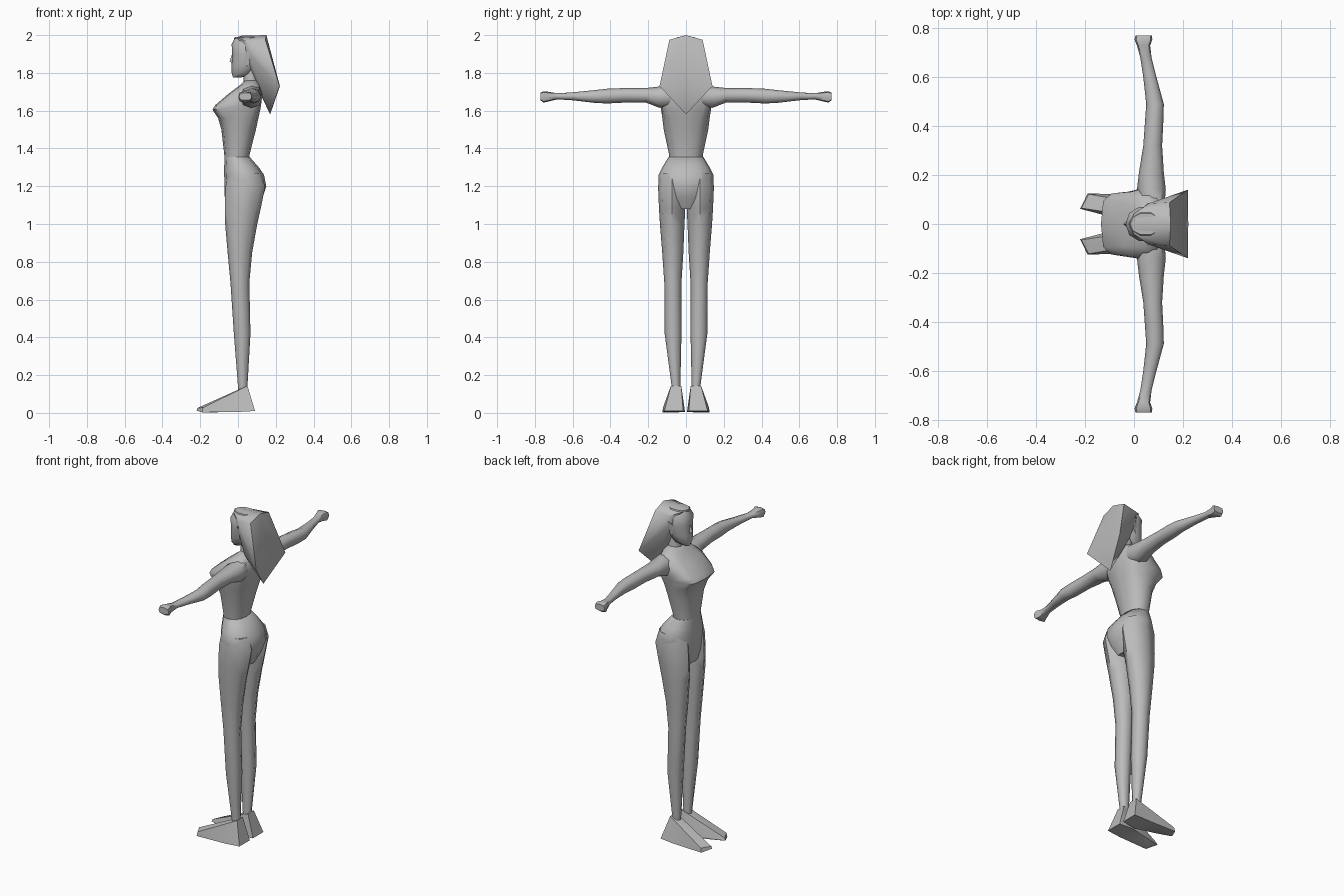
import bpy, bmesh, math

skin = bpy.data.materials.new("plain_grey")
skin.diffuse_color = (0.5, 0.5, 0.5, 1)


def finish(bm, name, angle=50):
    bmesh.ops.recalc_face_normals(bm, faces=bm.faces)
    me = bpy.data.meshes.new(name)
    bm.to_mesh(me)
    bm.free()
    ob = bpy.data.objects.new(name, me)
    bpy.context.collection.objects.link(ob)
    me.materials.append(skin)
    bpy.ops.object.select_all(action='DESELECT')
    ob.select_set(True)
    bpy.context.view_layer.objects.active = ob
    bpy.ops.object.shade_smooth_by_angle(angle=math.radians(angle))
    return ob


def loft(name, rings, axis='z', sides=8, side=1, angle=50):
    """Rings: (position, x min, x max, other min, other max[, roundness]); 1 = ellipse, lower = boxier."""
    bm = bmesh.new()
    loops = []
    for r in rings:
        t, x0, x1, b0, b1 = r[:5]
        p = r[5] if len(r) > 5 else 0.9
        loop = []
        for i in range(sides):
            a = 2 * math.pi * i / sides
            c, s = math.cos(a), math.sin(a)
            x = (x0 + x1) / 2 + (x1 - x0) / 2 * math.copysign(abs(c) ** p, c)
            b = (b0 + b1) / 2 + (b1 - b0) / 2 * math.copysign(abs(s) ** p, s)
            loop.append(bm.verts.new((x, side * b, t) if axis == 'z' else (x, side * t, b)))
        loops.append(loop)
    for lo, hi in zip(loops, loops[1:]):
        for i in range(sides):
            j = (i + 1) % sides
            bm.faces.new((lo[i], lo[j], hi[j], hi[i]))
    bm.faces.new(loops[0])
    bm.faces.new(loops[-1])
    return finish(bm, name, angle)


def hull(name, pts, angle=50):
    bm = bmesh.new()
    for p in pts:
        bm.verts.new(p)
    res = bmesh.ops.convex_hull(bm, input=bm.verts)
    loose = [v for v in bm.verts if not v.link_faces]
    bmesh.ops.delete(bm, geom=loose, context='VERTS')
    return finish(bm, name, angle)


def both(pts):
    return [(x, s * y, z) for x, y, z in pts for s in (1, -1)]


# upper body with a squared-off chest
loft("torso", [
    (1.32, -0.070, 0.060, -0.088, 0.088),
    (1.37, -0.073, 0.062, -0.090, 0.090),
    (1.50, -0.088, 0.095, -0.118, 0.118),
    (1.56, -0.105, 0.108, -0.125, 0.125, 0.7),
    (1.605, -0.135, 0.118, -0.132, 0.132, 0.5),
    (1.63, -0.120, 0.122, -0.135, 0.135, 0.5),
    (1.69, -0.050, 0.130, -0.145, 0.145, 0.7),
    (1.735, 0.010, 0.118, -0.110, 0.110),
    (1.76, 0.035, 0.105, -0.045, 0.045)], sides=12)

# hips
loft("pelvis", [
    (1.08, -0.060, 0.100, -0.085, 0.085),
    (1.14, -0.070, 0.130, -0.125, 0.125),
    (1.20, -0.072, 0.150, -0.145, 0.145),
    (1.26, -0.073, 0.138, -0.145, 0.145),
    (1.30, -0.073, 0.110, -0.125, 0.125),
    (1.355, -0.072, 0.062, -0.092, 0.092)], sides=12)

# neck and head
loft("neck", [
    (1.72, 0.030, 0.110, -0.050, 0.050),
    (1.84, 0.030, 0.110, -0.038, 0.038)])
loft("head", [
    (1.775, -0.025, 0.015, -0.020, 0.020),
    (1.795, -0.033, 0.075, -0.045, 0.045),
    (1.84, -0.034, 0.110, -0.062, 0.062),
    (1.90, -0.030, 0.130, -0.072, 0.072),
    (1.95, -0.034, 0.130, -0.072, 0.072),
    (1.99, -0.015, 0.110, -0.045, 0.045)], sides=10)
hull("nose", [(-0.028, 0, 1.91), (-0.045, 0, 1.86), (-0.03, 0.012, 1.855),
              (-0.03, -0.012, 1.855), (-0.02, 0, 1.85)])

# hair falling to a point at the back
hull("hair", [(-0.022, 0, 1.985), (0.02, 0, 1.997), (0.15, 0, 2.0), (0.17, 0, 1.58), (0.222, 0, 1.73)]
     + both([(0.0, 0.042, 1.985), (0.06, 0.084, 1.96), (0.055, 0.078, 1.90),
             (0.145, 0.088, 1.975), (0.22, 0.14, 1.73), (0.105, 0.088, 1.77)]), 40)

for s, label in ((1, "left"), (-1, "right")):
    # legs
    loft(label + "_leg", [
        (0.10, 0.002, 0.050, 0.030, 0.076),
        (0.14, 0.000, 0.050, 0.030, 0.076),
        (0.42, -0.022, 0.066, 0.024, 0.113),
        (0.69, -0.040, 0.060, 0.024, 0.115),
        (0.85, -0.055, 0.075, 0.014, 0.126),
        (1.00, -0.068, 0.102, 0.008, 0.138),
        (1.08, -0.070, 0.120, 0.004, 0.143),
        (1.20, -0.066, 0.144, 0.002, 0.148),
        (1.27, -0.050, 0.120, 0.010, 0.138)], side=s)
    # pointed shoes
    hull(label + "_shoe", [(x, s * y, z) for x, y, z in [
        (0.09, 0.015, 0.01), (0.09, 0.115, 0.01), (0.0, 0.005, 0.005), (0.0, 0.12, 0.005),
        (-0.13, 0.045, 0.003), (-0.19, 0.125, 0.003), (-0.22, 0.062, 0.012),
        (-0.215, 0.065, 0.026), (-0.185, 0.122, 0.028), (0.05, 0.025, 0.143),
        (0.05, 0.08, 0.143), (0.0, 0.032, 0.122), (0.0, 0.078, 0.122)]], 40)
    # arms with fists
    loft(label + "_arm", [
        (0.08, 0.030, 0.125, 1.62, 1.735),
        (0.14, 0.012, 0.130, 1.615, 1.728),
        (0.21, 0.020, 0.122, 1.642, 1.720),
        (0.32, 0.038, 0.115, 1.643, 1.720),
        (0.42, 0.045, 0.120, 1.638, 1.716),
        (0.49, 0.050, 0.122, 1.642, 1.708),
        (0.60, 0.038, 0.092, 1.655, 1.697),
        (0.68, 0.026, 0.072, 1.660, 1.692),
        (0.73, 0.012, 0.066, 1.648, 1.700, 0.7),
        (0.755, 0.002, 0.075, 1.643, 1.702, 0.6),
        (0.77, 0.006, 0.073, 1.655, 1.695, 0.6)], axis='y', side=s)
    # ears
    hull(label + "_ear", [(x, s * y, z) for x, y, z in [
        (0.035, 0.066, 1.90), (0.06, 0.088, 1.93), (0.045, 0.066, 1.83),
        (0.065, 0.07, 1.86), (0.055, 0.06, 1.92)]])
